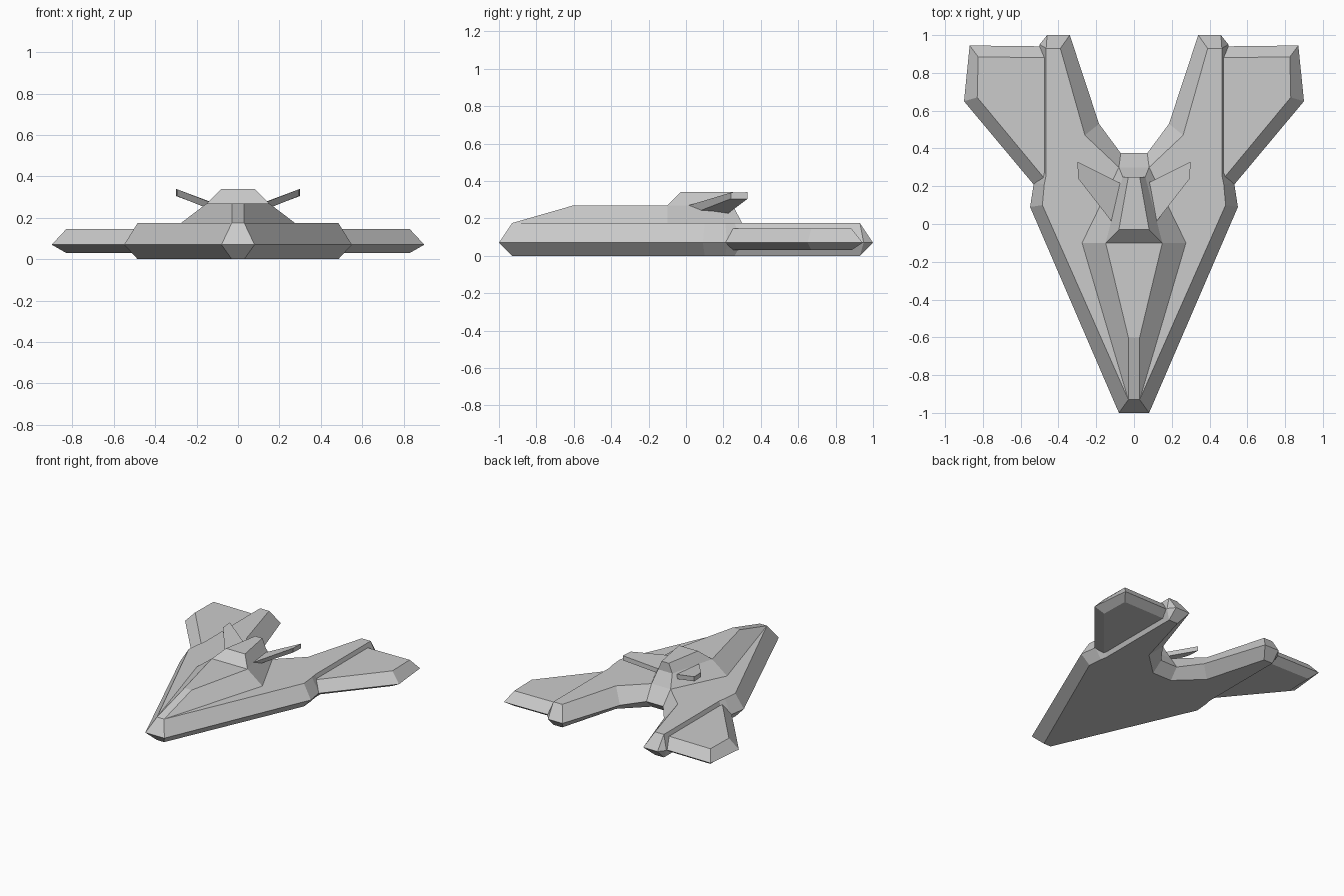
import bpy, bmesh

if "Cube" in bpy.data.objects:
    bpy.data.objects.remove(bpy.data.objects["Cube"])


def loft(name, rings):
    """Solid skinned through equally long rings of (x, y, z) points."""
    bm = bmesh.new()
    loops = [[bm.verts.new(p) for p in ring] for ring in rings]
    n = len(loops[0])
    for a, b in zip(loops, loops[1:]):
        for i in range(n):
            j = (i + 1) % n
            bm.faces.new((a[i], a[j], b[j], b[i]))
    bm.faces.new(loops[0][::-1])
    bm.faces.new(loops[-1])
    bmesh.ops.remove_doubles(bm, verts=bm.verts, dist=0.001)
    bmesh.ops.recalc_face_normals(bm, faces=bm.faces)
    mesh = bpy.data.meshes.new(name)
    bm.to_mesh(mesh)
    bm.free()
    obj = bpy.data.objects.new(name, mesh)
    bpy.context.collection.objects.link(obj)
    return obj


def flat(points, z):
    return [(x, y, z) for x, y in points]


def both(points, z):
    """Closed symmetric ring from its right half."""
    return flat(points + [(-x, y) for x, y in reversed(points)], z)


def mirror_x(obj):
    mod = obj.modifiers.new("mirror", 'MIRROR')
    mod.use_mirror_merge = False


# Forked hull with bevelled rim
hull_rim = [(0.08, -1), (0.55, 0.09), (0.53, 0.22), (0.50, 0.30), (0.50, 0.95),
            (0.46, 1), (0.34, 1), (0.185, 0.53), (0.07, 0.375)]
hull_deck = [(0.03, -0.93), (0.485, 0.10), (0.475, 0.21), (0.465, 0.26), (0.465, 0.93),
             (0.465, 0.93), (0.39, 0.93), (0.26, 0.47), (0.08, 0.30)]
loft("hull", [both(hull_deck, 0), both(hull_rim, 0.07), both(hull_deck, 0.175)])

# Raised spine and bridge
spine_top = [(0.03, -0.60), (0.15, -0.10), (0.06, 0.25)]
loft("spine", [both([(0.03, -0.93), (0.275, -0.10), (0.08, 0.30)], 0.175),
               both(spine_top, 0.27)])
loft("bridge", [both(spine_top[1:], 0.27),
                both([(0.08, -0.03), (0.03, 0.25)], 0.34)])

# Outer wings
wing_rim = [(0.44, 0.10), (0.90, 0.65), (0.87, 0.945), (0.44, 0.94)]
wing_top = [(0.44, 0.20), (0.83, 0.67), (0.825, 0.885), (0.44, 0.88)]
mirror_x(loft("wing", [flat(wing_top, 0.03), flat(wing_rim, 0.07),
                       flat(wing_top, 0.145)]))

# Small upswept fins beside the bridge
mirror_x(loft("bridge_fin", [
    [(0.12, 0.06, 0.235), (0.295, 0.24, 0.305), (0.30, 0.33, 0.305), (0.06, 0.21, 0.215)],
    [(0.12, 0.015, 0.27), (0.295, 0.24, 0.338), (0.30, 0.33, 0.34), (0.06, 0.21, 0.25)]]))
